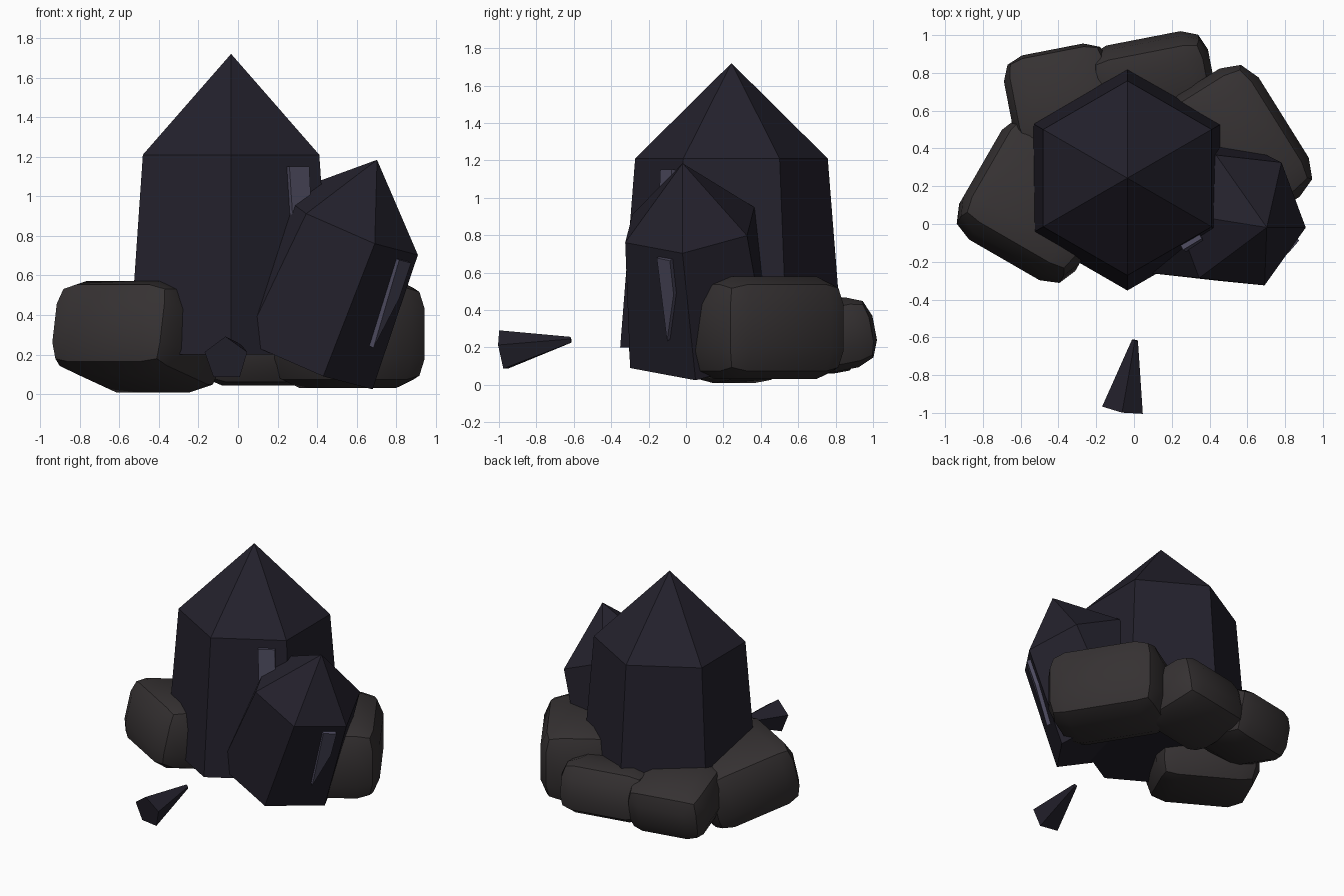
import bpy, bmesh, math
from mathutils import Vector

if "Cube" in bpy.data.objects:
    bpy.data.objects.remove(bpy.data.objects["Cube"])


def material(name, rgb):
    m = bpy.data.materials.new(name)
    m.diffuse_color = (*rgb, 1)
    m.use_nodes = True
    m.node_tree.nodes["Principled BSDF"].inputs["Base Color"].default_value = m.diffuse_color
    return m


CRYSTAL = material("dark_crystal", (0.017, 0.015, 0.025))
ROCK = material("rock", (0.036, 0.031, 0.032))
GLINT = material("glint", (0.075, 0.070, 0.115))


def finish(name, bm, mat):
    bmesh.ops.recalc_face_normals(bm, faces=bm.faces)
    me = bpy.data.meshes.new(name)
    bm.to_mesh(me)
    bm.free()
    me.materials.append(mat)
    ob = bpy.data.objects.new(name, me)
    bpy.context.collection.objects.link(ob)
    return ob


def crystal(name, sides, base, end, toward, r_base, r_end, tip=0.0):
    """Tapered prism from base to end, first corner facing 'toward', optional point."""
    base, end = Vector(base), Vector(end)
    axis = (end - base).normalized()
    u = Vector(toward)
    u = (u - axis * u.dot(axis)).normalized()
    v = axis.cross(u)
    bm = bmesh.new()
    rings = []
    for c, r in ((base, r_base), (end, r_end)):
        rings.append([bm.verts.new(c + r * (u * math.cos(a) + v * math.sin(a)))
                      for a in (2 * math.pi * i / sides for i in range(sides))])
    lo, hi = rings
    bm.faces.new(lo)
    apex = bm.verts.new(end + axis * tip) if tip else None
    if not apex:
        bm.faces.new(hi)
    for i in range(sides):
        j = (i + 1) % sides
        bm.faces.new((lo[i], lo[j], hi[j], hi[i]))
        if apex:
            bm.faces.new((hi[i], hi[j], apex))
    return finish(name, bm, CRYSTAL)


def glint(name, points, normal):
    """Thin raised sliver lying on a crystal face."""
    n = Vector(normal).normalized()
    bm = bmesh.new()
    outer = [bm.verts.new(Vector(p) + n * 0.02) for p in points]
    inner = [bm.verts.new(Vector(p) - n * 0.03) for p in points]
    bm.faces.new(outer)
    bm.faces.new(inner)
    for i in range(len(points)):
        j = (i + 1) % len(points)
        bm.faces.new((outer[i], outer[j], inner[j], inner[i]))
    return finish(name, bm, GLINT)


def rock(name, loc, size, rot, bevel):
    """Bevelled, tilted block."""
    bm = bmesh.new()
    bmesh.ops.create_cube(bm, size=1)
    bmesh.ops.scale(bm, vec=size, verts=bm.verts)
    bmesh.ops.bevel(bm, geom=bm.edges[:], offset=bevel, segments=2,
                    profile=0.5, affect='EDGES')
    ob = finish(name, bm, ROCK)
    ob.location = loc
    ob.rotation_euler = [math.radians(a) for a in rot]
    bpy.ops.object.select_all(action='DESELECT')
    ob.select_set(True)
    bpy.context.view_layer.objects.active = ob
    bpy.ops.object.shade_smooth_by_angle(angle=math.radians(40))
    return ob


# crystals
crystal("main_crystal", 6, (-0.035, 0.243, 0.2), (-0.035, 0.243, 1.21), (0, -1, 0),
        0.595, 0.515, 0.51)
crystal("leaning_crystal", 6, (0.284, 0.096, 0.198), (0.563, 0.02, 0.855),
        (0.92, -0.105, -0.38), 0.435, 0.38, 0.36)
crystal("loose_shard", 5, (-0.06, -0.98, 0.178), (0.005, -0.615, 0.24), (0, 0, 1),
        0.115, 0.017)

# light slivers on the crystal faces
glint("main_glint", [(0.25, -0.12, 1.15), (0.35, -0.06, 1.15),
                     (0.36, -0.07, 0.95), (0.28, -0.14, 0.68)], (0.5, -0.866, 0.07))
glint("leaning_glint", [(0.80, -0.145, 0.685), (0.86, -0.075, 0.67),
                        (0.80, -0.055, 0.49), (0.67, -0.09, 0.24)], (0.75, -0.57, -0.33))

# rocks around the foot
rock("left_rock", (-0.505, 0.125, 0.29), (0.71, 0.70, 0.48), (-13, 0, -30), 0.14)
rock("right_rock", (0.555, 0.415, 0.305), (0.80, 0.56, 0.55), (0, 0, -58), 0.15)
rock("back_rock", (0.10, 0.72, 0.255), (0.65, 0.52, 0.38), (11, 0, 11), 0.125)
rock("back_left_rock", (-0.38, 0.66, 0.275), (0.57, 0.52, 0.38), (-12, 0, 11), 0.12)
